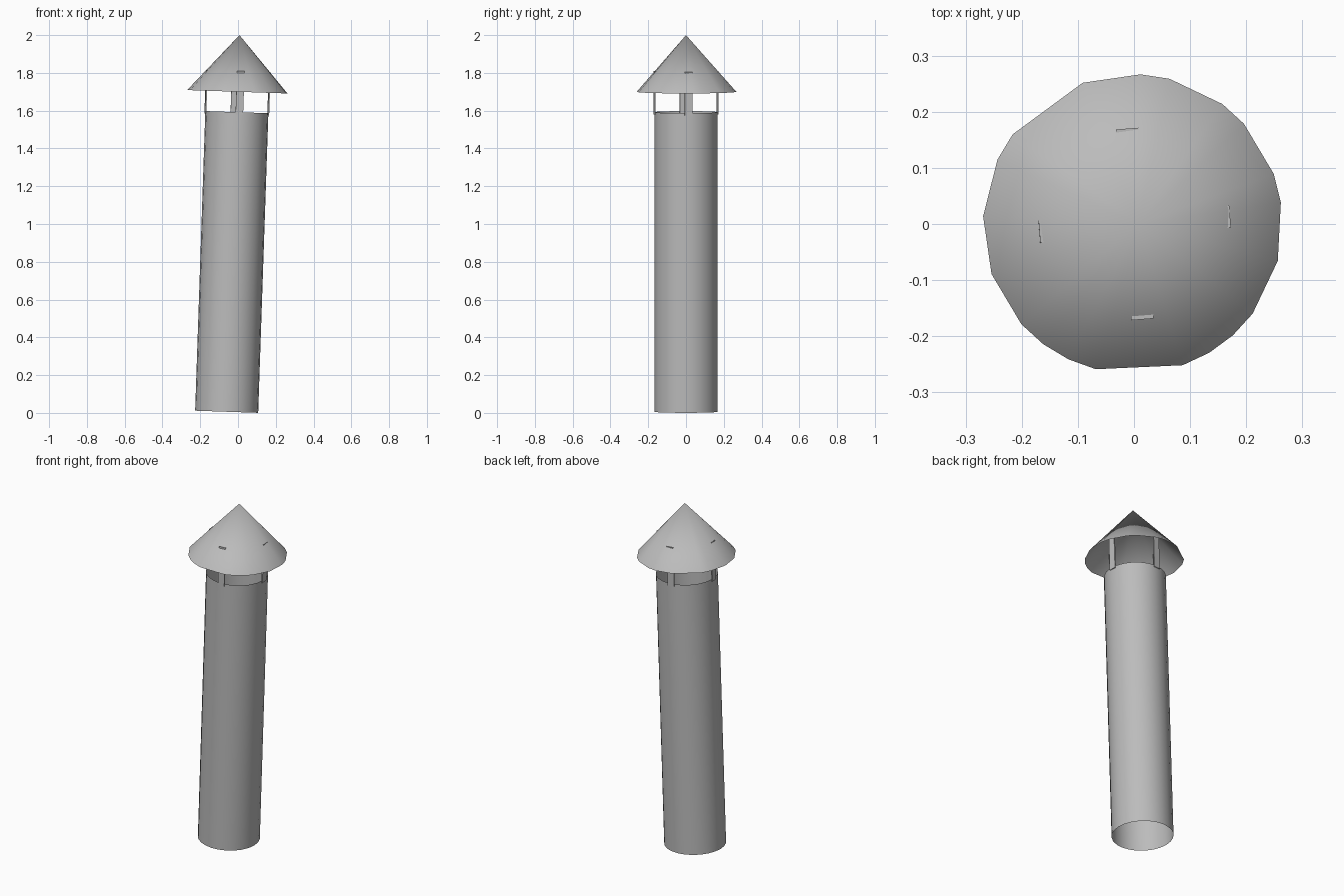
import bpy, bmesh, math
from mathutils import Matrix, Vector

if "Cube" in bpy.data.objects:
    bpy.data.objects.remove(bpy.data.objects["Cube"], do_unlink=True)

# One galvanised metal colour
metal = bpy.data.materials.new("galvanised_grey")
metal.use_nodes = True
GREY = (0.5, 0.5, 0.5, 1)
metal.diffuse_color = GREY
metal.node_tree.nodes["Principled BSDF"].inputs["Base Color"].default_value = GREY

# The whole pipe leans slightly towards +x
LEAN = Matrix.Translation((-0.06, 0, 0.006)) @ Matrix.Rotation(0.034, 4, "Y")
TUBE_R, CAP_R = 0.167, 0.267
STEP = math.tau / 32


def ring(bm, radius, z, angles):
    return [bm.verts.new((radius * math.cos(a), radius * math.sin(a), z)) for a in angles]


def finish(name, bm, smooth_angle=40):
    bmesh.ops.recalc_face_normals(bm, faces=bm.faces)
    mesh = bpy.data.meshes.new(name)
    bm.to_mesh(mesh)
    bm.free()
    mesh.transform(LEAN)
    mesh.materials.append(metal)
    obj = bpy.data.objects.new(name, mesh)
    bpy.context.collection.objects.link(obj)
    bpy.ops.object.select_all(action="DESELECT")
    obj.select_set(True)
    bpy.context.view_layer.objects.active = obj
    bpy.ops.object.shade_smooth_by_angle(angle=math.radians(smooth_angle))
    return obj


# Open sheet-metal tube
bm = bmesh.new()
around = [i * STEP * 4 / 3 for i in range(24)]
low, high = ring(bm, TUBE_R, 0, around), ring(bm, TUBE_R, 1.587, around)
for i in range(24):
    j = (i + 1) % 24
    bm.faces.new((low[i], low[j], high[j], high[i]))
finish("flue_tube", bm)

# Four thin straps carrying the cap
for k, side in enumerate(("left", "back", "right", "front")):
    bm = bmesh.new()
    bmesh.ops.create_cube(bm, size=1)
    bm.transform(Matrix.Rotation(k * math.pi / 2 + 0.08, 4, "Z")
                 @ Matrix.Translation((TUBE_R, 0, 1.69))
                 @ Matrix.Diagonal((0.007, 0.04, 0.23, 1)))
    finish(side + "_strap", bm)

# Conical rain cap, open below, with an uneven faceted rim
bm = bmesh.new()
skipped = {2, 5, 8, 10, 15, 16, 21, 23, 25, 28, 29, 31}
angles = [math.radians(87) - i * STEP for i in range(32) if i not in skipped]
rim = ring(bm, CAP_R, 1.695, angles)
apex = bm.verts.new((0, 0, 1.995))
for a, b in zip(rim, rim[1:] + rim[:1]):
    bm.faces.new((a, b, apex))
finish("rain_cap", bm)
